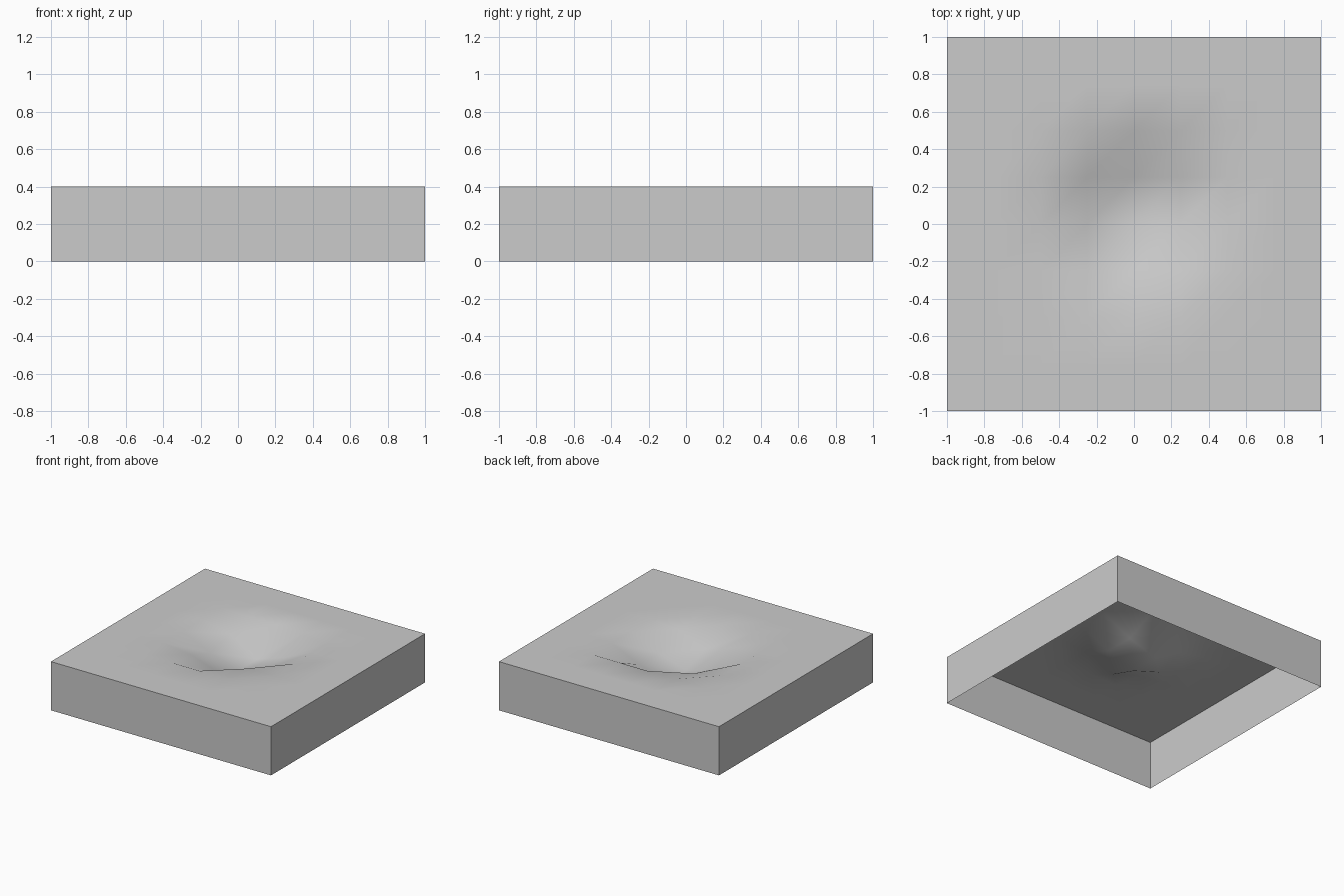
import bpy, bmesh

if "Cube" in bpy.data.objects:
    bpy.data.objects.remove(bpy.data.objects["Cube"])


def make_object(name, bm, shades):
    mesh = bpy.data.meshes.new(name)
    for i, shade in enumerate(shades):
        mat = bpy.data.materials.new(f"{name}_{i}")
        mat.diffuse_color = (shade, shade, shade, 1)
        mat.use_nodes = True
        mat.node_tree.nodes["Principled BSDF"].inputs["Base Color"].default_value = mat.diffuse_color
        mesh.materials.append(mat)
    bm.to_mesh(mesh)
    bm.free()
    obj = bpy.data.objects.new(name, mesh)
    bpy.context.collection.objects.link(obj)
    return obj


# Ground sheet: 8 x 8 grid, inner vertices sunk into an uneven hollow,
# with a darker square bed in the middle
TOP = 0.4
DEPTH = {(0, 0): 0.19, (0, 1): 0.19, (0, -1): 0.11, (-1, 0): 0.11, (1, 0): 0.11,
         (-1, 1): 0.05, (1, 1): 0.11, (-1, -1): 0.03, (1, -1): 0.01}
bm = bmesh.new()
bmesh.ops.create_grid(bm, x_segments=8, y_segments=8, size=1)
for v in bm.verts:
    cell = (round(v.co.x / 0.25), round(v.co.y / 0.25))
    v.co.z = TOP - DEPTH.get(cell, 0)
for f in bm.faces:
    f.smooth = True
    c = f.calc_center_median()
    f.material_index = int(max(abs(c.x), abs(c.y)) < 0.5)
make_object("ground", bm, (0.8, 0.56))

# Side walls, open underneath
bm = bmesh.new()
corners = [(-1, -1), (1, -1), (1, 1), (-1, 1)]
low = [bm.verts.new((x, y, 0)) for x, y in corners]
high = [bm.verts.new((x, y, TOP)) for x, y in corners]
for i in range(4):
    j = (i + 1) % 4
    bm.faces.new((low[i], low[j], high[j], high[i]))
make_object("side_walls", bm, ())
